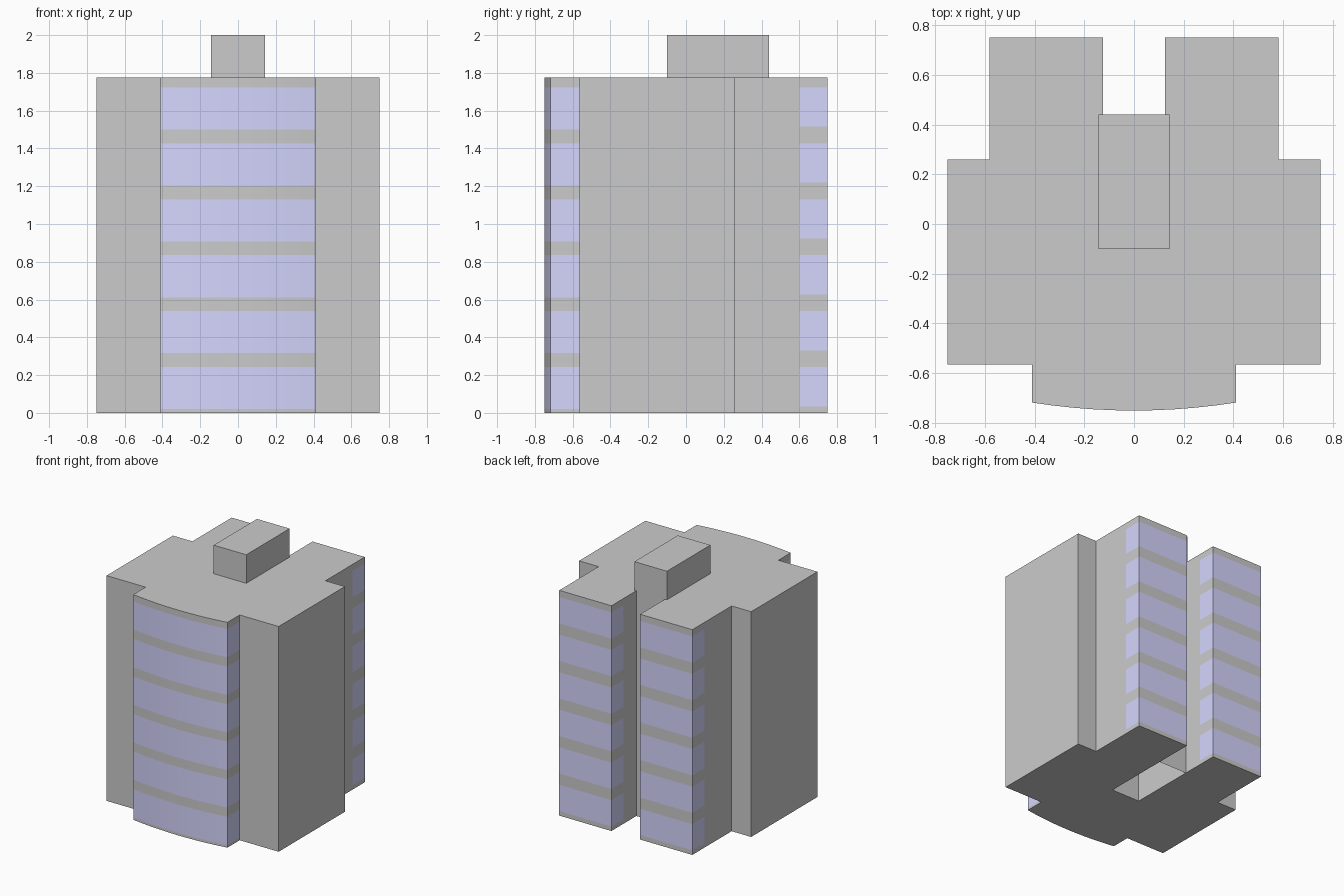
import bpy, bmesh

if "Cube" in bpy.data.objects:
    bpy.data.objects.remove(bpy.data.objects["Cube"])

ROOF, FLOORS, PITCH = 1.775, 6, 0.296

wall = bpy.data.materials.new("wall_grey")
wall.diffuse_color = (0.8, 0.8, 0.8, 1)
wall.use_nodes = True
wall.node_tree.nodes["Principled BSDF"].inputs["Base Color"].default_value = wall.diffuse_color
glass = bpy.data.materials.new("window_blue")
glass.diffuse_color = (0.67, 0.67, 1.0, 1)
glass.use_nodes = True
glass.node_tree.nodes["Principled BSDF"].inputs["Base Color"].default_value = glass.diffuse_color


def finish(name, bm, mats=()):
    bmesh.ops.recalc_face_normals(bm, faces=bm.faces)
    me = bpy.data.meshes.new(name)
    bm.to_mesh(me)
    bm.free()
    for m in mats:
        me.materials.append(m)
    ob = bpy.data.objects.new(name, me)
    bpy.context.collection.objects.link(ob)
    return ob


# Right half of the plan: rear notch, rear wing, shoulder, bowed front bay
half = [(0.125, -0.095), (0.125, 0.60), (0.125, 0.75), (0.58, 0.75), (0.58, 0.60),
        (0.58, 0.26), (0.75, 0.26), (0.75, -0.565), (0.41, -0.565)]
SEG = 5
for i in range(SEG + 1):
    t = 1 - i / SEG
    half.append((0.41 * t, -0.75 + 0.032 * t * t))
plan = half + [(-x, y) for x, y in reversed(half[:-1])]

# Heights where window bands start (front, rear) and stop
bands = [(0.02 + PITCH * i, 0.035 + PITCH * i, 0.243 + PITCH * i) for i in range(FLOORS)]
levels = [0.0] + [z for b in bands for z in b] + [ROOF]


def is_window(a, b, z):
    rear = min(a[1], b[1]) > 0.59
    front = max(a[1], b[1]) < -0.56 and max(abs(a[0]), abs(b[0])) < 0.42
    if rear:
        return any(r < z < top for f, r, top in bands)
    return front and any(f < z < top for f, r, top in bands)


# Tower block: plan stacked through the levels, bands coloured flush
bm = bmesh.new()
rings = [[bm.verts.new((x, y, z)) for x, y in plan] for z in levels]
n = len(plan)
for k in range(len(levels) - 1):
    mid = (levels[k] + levels[k + 1]) / 2
    for i in range(n):
        j = (i + 1) % n
        f = bm.faces.new((rings[k][i], rings[k][j], rings[k + 1][j], rings[k + 1][i]))
        f.material_index = int(is_window(plan[i], plan[j], mid))
bm.faces.new(rings[0])
bm.faces.new(rings[-1])
finish("tower_block", bm, (wall, glass))

# Lift core: shaft in the rear notch rising above the roof, open underneath
bm = bmesh.new()
bmesh.ops.create_cube(bm, size=1)
for v in bm.verts:
    v.co = (v.co.x * 0.284, v.co.y * 0.54 + 0.17, (v.co.z + 0.5) * 2)
bm.faces.ensure_lookup_table()
base = [f for f in bm.faces if f.calc_center_median().z < 0.01]
bmesh.ops.delete(bm, geom=base, context='FACES_ONLY')
bmesh.ops.recalc_face_normals(bm, faces=bm.faces)
finish("lift_core", bm)
